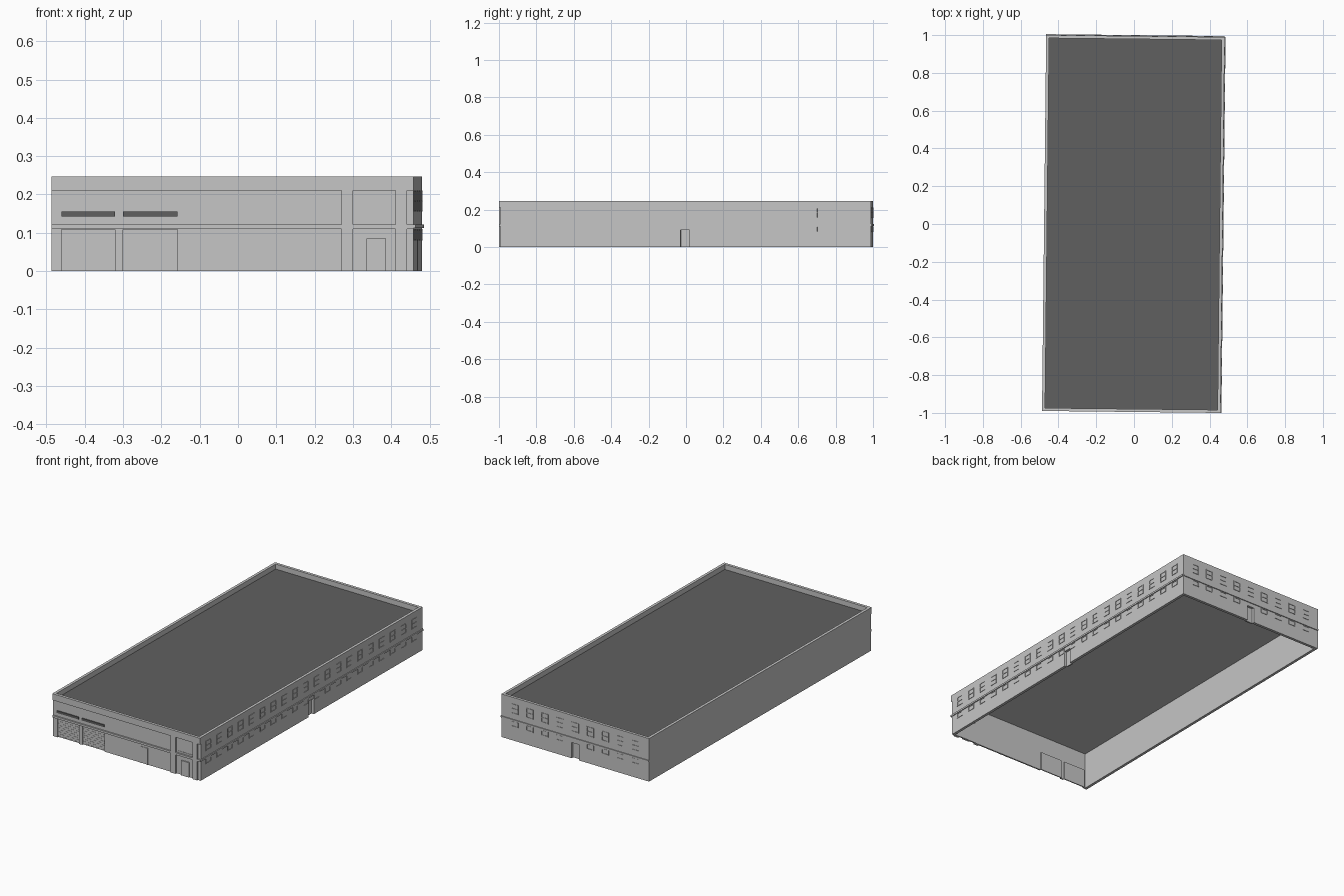
import bpy, bmesh
from mathutils import Matrix, Vector

if "Cube" in bpy.data.objects:
    bpy.data.objects.remove(bpy.data.objects["Cube"], do_unlink=True)

HW, HL, H, T = 0.4725, 0.995, 0.247, 0.016      # half width, half length, height, wall
R = 0.008                                       # depth of the front wall's sunk bays
PLACE = Matrix.Translation((-0.0035, 0, 0)) @ Matrix.Rotation(-0.011, 4, 'Z')


def material(name, v):
    m = bpy.data.materials.new(name)
    m.use_nodes = True
    m.diffuse_color = (v, v, v, 1)
    m.node_tree.nodes["Principled BSDF"].inputs["Base Color"].default_value = (v, v, v, 1)
    return m


WALL = material("light grey wall", 0.565)
DARK = material("dark grey roof", 0.117)


def box(lo, hi):
    return tuple(lo), tuple(hi)


def on_wall(side, u0, u1, z0, z1, d0, d1):
    """Box on a wall: u runs along the wall, d is distance out from its face."""
    if side == "front":
        return box((u0, -HL - d1, z0), (u1, -HL - d0, z1))
    if side == "back":
        return box((u0, HL + d0, z0), (u1, HL + d1, z1))
    return box((HW + d0, u0, z0), (HW + d1, u1, z1))


def build(name, boxes, mat):
    bm = bmesh.new()
    for lo, hi in boxes:
        lo, hi = Vector(lo), Vector(hi)
        size = Matrix.Diagonal((*(hi - lo), 1))
        bmesh.ops.create_cube(bm, size=1, matrix=PLACE @ Matrix.Translation((lo + hi) / 2) @ size)
    me = bpy.data.meshes.new(name)
    bm.to_mesh(me)
    bm.free()
    me.materials.append(mat)
    ob = bpy.data.objects.new(name, me)
    bpy.context.collection.objects.link(ob)
    return ob


def cut(ob, boxes):
    tool = build("cutter", boxes, WALL)
    tool.hide_render = True
    mod = ob.modifiers.new("openings", 'BOOLEAN')
    mod.operation, mod.solver, mod.object = 'DIFFERENCE', 'EXACT', tool
    bpy.context.view_layer.objects.active = ob
    bpy.ops.object.modifier_apply(modifier=mod.name)
    bpy.data.objects.remove(tool, do_unlink=True)


def window(side, u, z0, z1, bars):
    """Frame with two uprights and evenly spaced horizontal bars."""
    w, t, d = 0.021, 0.004, 0.0025
    parts = [on_wall(side, u + s * w - t / 2, u + s * w + t / 2, z0, z1, -0.001, d) for s in (-1, 1)]
    for i in range(bars):
        z = z0 + (z1 - z0 - t) * i / (bars - 1)
        parts.append(on_wall(side, u - w, u + w, z, z + t, -0.001, d))
    return parts


# Outer walls: hollow shell, open below, with a parapet above the roof
walls = build("outer_walls", [box((-HW, -HL, 0), (HW, HL, H))], WALL)
cut(walls, [box((-HW + T, -HL + T, -0.1), (HW - T, HL - T, H + 0.1))])

# Sunk bays of the front wall, leaving piers, a string course and a top band
cut(walls, [on_wall("front", a, b, z0, z1, -R, 0.02)
            for a, b in ((-HW - 0.02, 0.285), (0.455, HW + 0.02))
            for z0, z1 in ((-0.02, 0.11), (0.122, 0.21))])

# Openings: wall, start, end, bottom, top
GARAGES = [("front", -0.446, -0.306, 0, 0.108), ("front", -0.286, -0.144, 0, 0.108)]
ENTRY = [("front", 0.315, 0.425, 0, 0.11), ("front", 0.315, 0.425, 0.122, 0.21)]
DOORS = [("left", -0.023, 0.023, 0, 0.09), ("back", -0.023, 0.023, 0, 0.09)]
cut(walls, [on_wall(s, a, b, z0 - 0.02 if z0 == 0 else z0, z1, -0.05, 0.02)
            for s, a, b, z0, z1 in GARAGES + ENTRY + DOORS])

# Roof deck, with a light ceiling beneath
build("roof_deck", [box((-HW + T, -HL + T, 0.216), (HW - T, HL - T, 0.218))], DARK)
build("ceiling", [box((-HW + T, -HL + T, 0.213), (HW - T, HL - T, 0.216))], WALL)

# Set-back panels that close the openings
build("garage_doors", [on_wall(*o, -0.022, -0.016) for o in GARAGES], WALL)
build("entry_panels", [on_wall(*o, -0.018, -0.01) for o in ENTRY], WALL)
build("side_and_back_doors", [on_wall(*o, -0.022, -0.014) for o in DOORS], WALL)

# Garage door slats
slats = []
for s, a, b, z0, z1 in GARAGES:
    slats += [on_wall(s, a, b, 0.012 * i + 0.004, 0.012 * i + 0.007, -0.017, -0.015)
              for i in range(9)]
build("garage_slats", slats, WALL)

# Entry leaf and upper rail
build("entry_door", [on_wall("front", 0.35, 0.4, 0, 0.085, -0.011, -0.004)], WALL)
build("entry_rail", [on_wall("front", 0.33, 0.415, 0.13, 0.133, -0.011, -0.008)], WALL)

# Personnel door frame in the sunk front bay
build("front_door_frame",
      [on_wall("front", a, a + 0.004, 0, 0.095, -R - 0.001, -R + 0.003) for a in (0.09, 0.13)]
      + [on_wall("front", 0.09, 0.134, 0.091, 0.095, -R - 0.001, -R + 0.003)], WALL)

# Dark louvre strips over the garage doors
build("louvre_strips", [on_wall("front", a, b, 0.142, 0.155, -R - 0.001, -R + 0.005)
                        for _, a, b, _, _ in GARAGES], DARK)

# Ledge between the storeys on the windowed walls
build("storey_ledge", [on_wall("left", -HL, HL, 0.112, 0.122, -0.001, 0.005),
                       on_wall("back", -HW, HW, 0.112, 0.122, -0.001, 0.005)], WALL)

# Window rows
for side, count in (("left", 20), ("back", 9)):
    upper, lower = [], []
    for i in range(count):
        u = (i - (count - 1) / 2) * 0.0968
        upper += window(side, u, 0.155, 0.21, 3)
        if abs(u) > 0.045:
            lower += window(side, u, 0.08, 0.11, 2)
    build(side + "_upper_windows", upper, WALL)
    build(side + "_lower_windows", lower, WALL)
